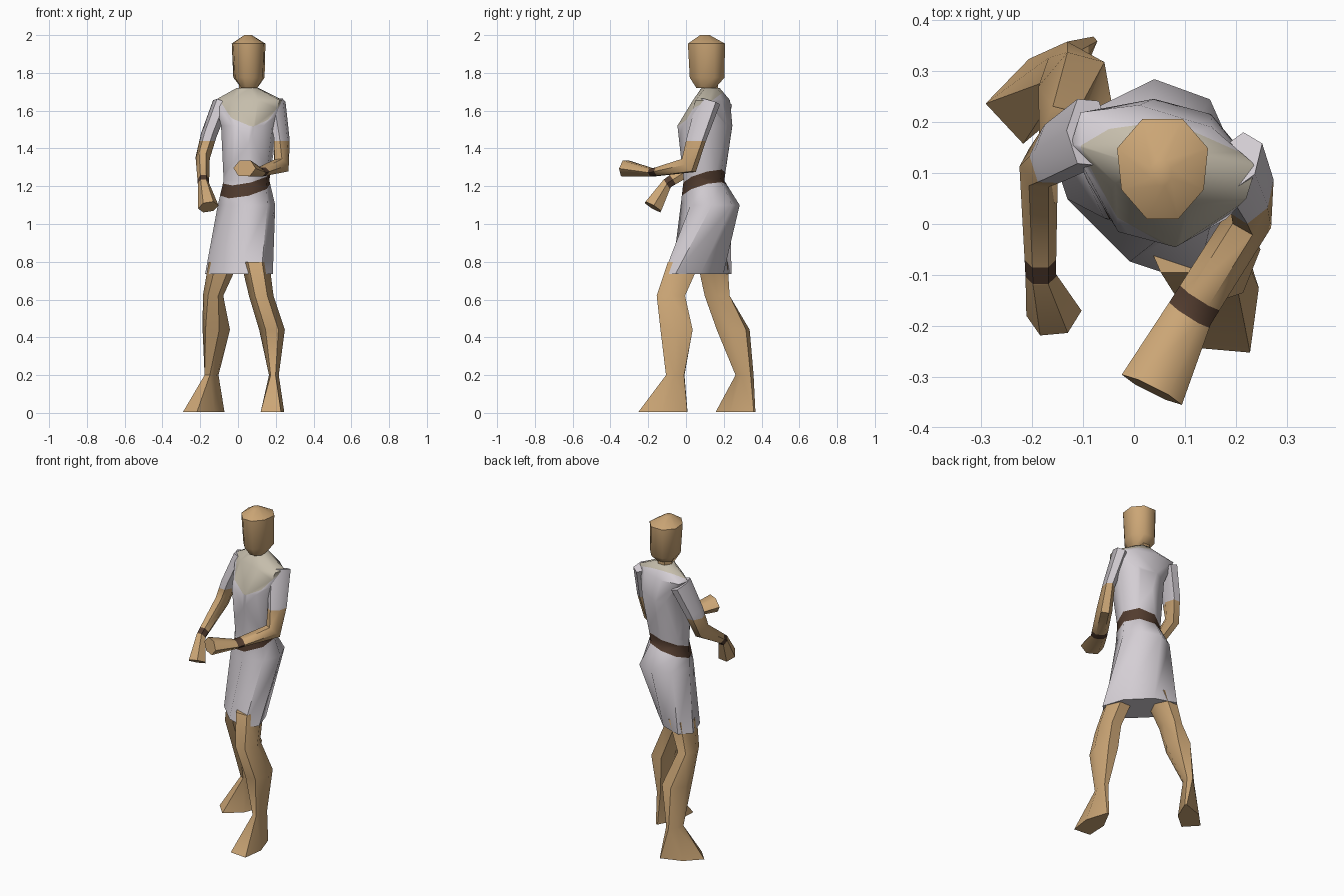
import bpy, bmesh
from math import sin, cos, pi, radians
from mathutils import Vector, Matrix

cube = bpy.data.objects.get("Cube")
if cube:
    bpy.data.objects.remove(cube)


def material(name, rgb):
    m = bpy.data.materials.new(name)
    m.use_nodes = True
    m.diffuse_color = (*rgb, 1)
    m.node_tree.nodes["Principled BSDF"].inputs["Base Color"].default_value = (*rgb, 1)
    return m


MATS = [material("skin", (.60, .38, .18)),
        material("dress_white", (.66, .62, .66)),
        material("yoke_beige", (.56, .51, .41)),
        material("belt_brown", (.085, .045, .028))]
SKIN, WHITE, YOKE, BROWN = range(4)
parts = []


def outline(n, a, b, taper=0):
    """Polygon with flat front and back, half widths a and b."""
    off = .5 if n == 8 else 0
    pts = [(cos(2 * pi * (i + off) / n), sin(2 * pi * (i + off) / n)) for i in range(n)]
    mx, my = max(p[0] for p in pts), max(p[1] for p in pts)
    return [(a * x / mx * (1 - taper * y / my), b * y / my) for x, y in pts]


def flat_ring(n, x, y, z, a, b, turn=0, taper=0):
    rot = Matrix.Rotation(radians(turn), 3, 'Z')
    return [rot @ Vector((u, v, 0)) + Vector((x, y, z)) for u, v in outline(n, a, b, taper)]


def path_rings(n, stations, side):
    """Rings square to a path; side is the width direction."""
    pts = [Vector(s[:3]) for s in stations]
    rings = []
    for i, s in enumerate(stations):
        before = (pts[i] - pts[i - 1]).normalized() if i else Vector()
        after = (pts[i + 1] - pts[i]).normalized() if i + 1 < len(pts) else Vector()
        t = (before + after).normalized()
        w = (side - t * side.dot(t)).normalized()
        h = t.cross(w)
        rings.append([pts[i] + w * u + h * v for u, v in outline(n, s[3], s[4])])
    return rings


def loft(name, rings, rule=None, cuts=()):
    """Skin the rings, cut along colour borders, then colour faces by rule."""
    bm = bmesh.new()
    loops = [[bm.verts.new(p) for p in r] for r in rings]
    n = len(loops[0])
    for lo, hi in zip(loops, loops[1:]):
        for i in range(n):
            j = (i + 1) % n
            bm.faces.new((lo[i], lo[j], hi[j], hi[i]))
    bm.faces.new(loops[0])
    bm.faces.new(loops[-1])
    for co, no in cuts:
        bmesh.ops.bisect_plane(bm, geom=bm.verts[:] + bm.edges[:] + bm.faces[:],
                               dist=1e-5, plane_co=co, plane_no=no)
    bmesh.ops.recalc_face_normals(bm, faces=bm.faces[:])
    for f in bm.faces:
        f.material_index = rule(f.calc_center_median()) if rule else SKIN
    me = bpy.data.meshes.new(name)
    bm.to_mesh(me)
    bm.free()
    for m in MATS:
        me.materials.append(m)
    ob = bpy.data.objects.new(name, me)
    bpy.context.collection.objects.link(ob)
    parts.append(ob)


def above(p, plane):
    return (p - plane[0]).dot(plane[1]) > 0


# Dress: hem, hips, waist, bust, shoulders, neckline; belt and yoke are cut in
belt_normal = Vector((-.22, -.28, 1))
belt_low = (Vector((.045, .095, 1.18)), belt_normal)
belt_high = (Vector((.045, .095, 1.245)), belt_normal)
yoke = [(Vector((0, 0, 1.55)), Vector((0, -.75, 1))),
        (Vector((-.03, 0, 1.55)), Vector((1.57, 0, 1))),
        (Vector((.15, 0, 1.54)), Vector((-1.25, 0, 1)))]


def dress_colour(p):
    if above(p, belt_low) and not above(p, belt_high):
        return BROWN
    return YOKE if all(above(p, c) for c in yoke) else WHITE


loft("dress", [flat_ring(8, *r) for r in (
    (.005, .062, .735, .21, .105, -45),
    (.045, .128, 1.1, .14, .145, -20),
    (.045, .095, 1.23, .115, .1, -12),
    (.06, .1, 1.52, .14, .135, -15),
    (.058, .135, 1.655, .18, .08, -17),
    (.05, .13, 1.72, .055, .045, -10))],
    dress_colour, [belt_low, belt_high] + yoke)

# Neck and head
loft("neck", [flat_ring(6, .05, .13, z, .045, .04) for z in (1.69, 1.78)])
loft("head", [flat_ring(8, *r) for r in (
    (.06, .105, 1.72, .042, .05),
    (.058, .112, 1.775, .078, .092, 0, -.15),
    (.056, .108, 1.955, .085, .098, 0, -.12),
    (.053, .1, 2, .02, .025))])

# Legs: thigh, knee, calf, ankle, sole with a wide toe and narrow heel
legs = {
    "left_leg": ((.09, -.01, .8, .075, .085), (.123, -.08, .62, .065, .075),
                 (.18, -.05, .44, .068, .085), (.19, -.057, .2, .026, .048, -5),
                 (.185, -.12, .005, .06, .128, -5, .8)),
    "right_leg": ((-.075, .14, .8, .08, .08), (-.132, .165, .62, .054, .066),
                  (-.115, .25, .44, .075, .08, -15), (-.14, .31, .2, .032, .046, -30),
                  (-.165, .28, .005, .06, .122, -47, .8))}
for name, rows in legs.items():
    loft(name, [flat_ring(6, *r) for r in rows])

# Arms: shoulder, sleeve, elbow, wrist, hand; sleeve and wristband are cut in
arms = {
    "left_arm": (Vector((.83, -.56, 0)), (
        (.2, .12, 1.65, .045, .06), (.232, .055, 1.45, .035, .05),
        (.23, .015, 1.31, .045, .045), (.11, -.175, 1.272, .046, .02),
        (.035, -.325, 1.295, .066, .042))),
    "right_arm": (Vector((1, 0, 0)), (
        (-.09, .18, 1.64, .045, .065), (-.155, .14, 1.47, .042, .055),
        (-.187, .11, 1.35, .038, .045), (-.183, -.1, 1.215, .03, .027),
        (-.157, -.175, 1.09, .055, .048)))}
for name, (side, rows) in arms.items():
    elbow, wrist = Vector(rows[2][:3]), Vector(rows[3][:3])
    along = (wrist - elbow).normalized()
    cuff = (wrist - along * .036, along)
    cuff_end = (wrist + along * .004, along)
    sleeve = (Vector((0, 0, 1.44)), Vector((0, 0, 1)))

    def arm_colour(p):
        if above(p, sleeve):
            return WHITE
        return BROWN if above(p, cuff) and not above(p, cuff_end) else SKIN

    loft(name, path_rings(6, rows, side), arm_colour, [sleeve, cuff, cuff_end])

# Soft shading with crisp hard corners
bpy.ops.object.select_all(action='DESELECT')
for ob in parts:
    ob.select_set(True)
bpy.context.view_layer.objects.active = parts[0]
bpy.ops.object.shade_smooth_by_angle(angle=radians(50))
